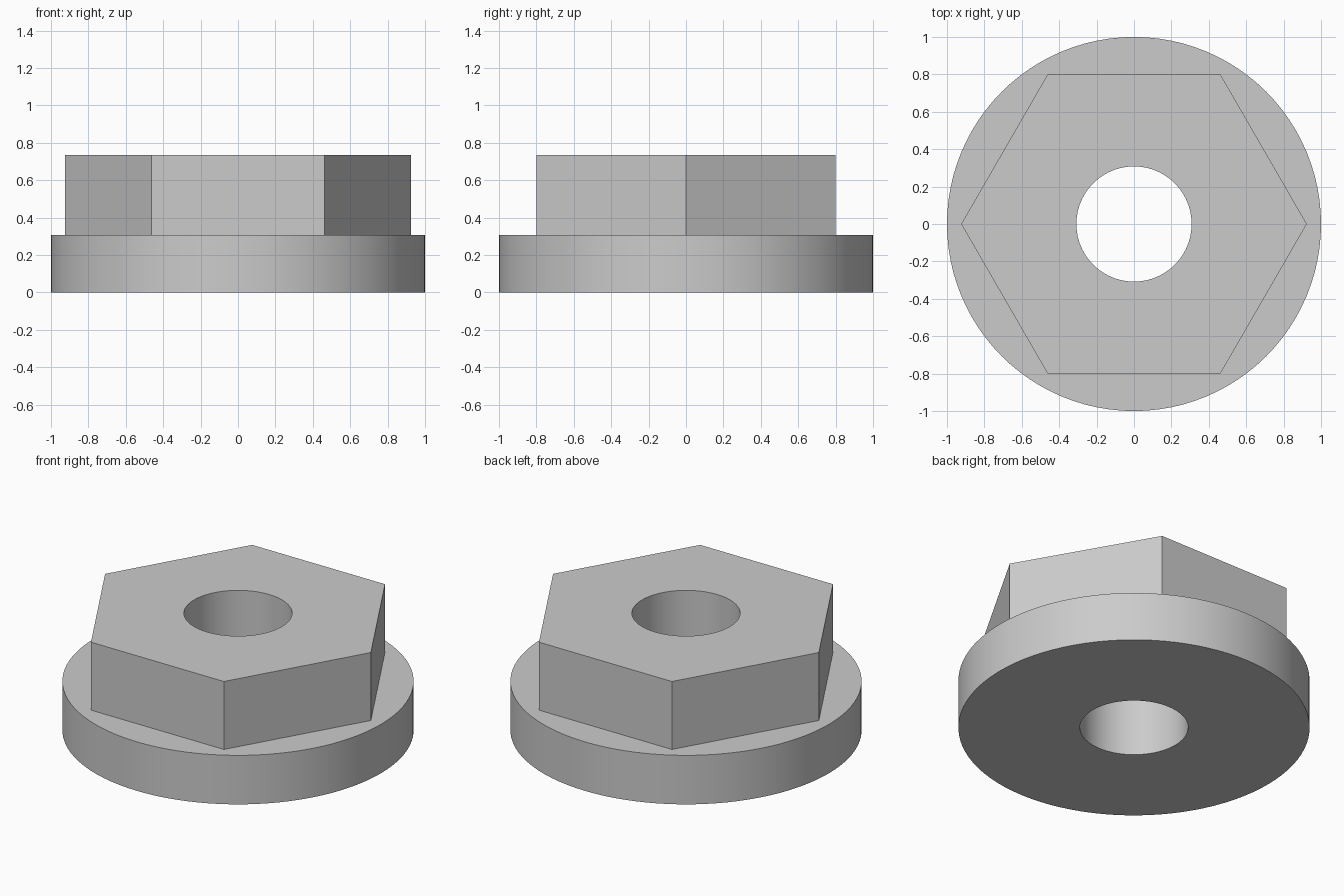
import bpy, bmesh
from math import cos, pi, radians, sin, tau

cube = bpy.data.objects.get("Cube")
if cube:
    bpy.data.objects.remove(cube, do_unlink=True)

SEGMENTS = 96  # divisible by six, so the hexagon corners land on vertices
HOLE_R, FLANGE_R, HEX_APOTHEM = 0.308, 1.0, 0.8
FLANGE_H, TOTAL_H = 0.308, 0.735


def circle(radius):
    return lambda angle: radius


def hexagon(apothem):
    # Polar radius of a hexagon with corners on the x axis
    return lambda angle: apothem / cos(angle % (pi / 3) - pi / 6)


def add_ring(bm, radius_at, z):
    angles = [tau * i / SEGMENTS for i in range(SEGMENTS)]
    return [bm.verts.new((radius_at(a) * cos(a), radius_at(a) * sin(a), z))
            for a in angles]


# Plain grey metal
steel = bpy.data.materials.new("grey_steel")
steel.use_nodes = True
colour = (0.6, 0.6, 0.6, 1.0)
steel.diffuse_color = colour
steel.node_tree.nodes["Principled BSDF"].inputs["Base Color"].default_value = colour

# Closed cross-section: underside, flange rim, step, hex sides, top, bore
bm = bmesh.new()
rings = [add_ring(bm, shape, z) for shape, z in (
    (circle(HOLE_R), 0),
    (circle(FLANGE_R), 0),
    (circle(FLANGE_R), FLANGE_H),
    (hexagon(HEX_APOTHEM), FLANGE_H),
    (hexagon(HEX_APOTHEM), TOTAL_H),
    (circle(HOLE_R), TOTAL_H),
)]
for lower, upper in zip(rings, rings[1:] + rings[:1]):
    for i in range(SEGMENTS):
        j = (i + 1) % SEGMENTS
        bm.faces.new((lower[i], lower[j], upper[j], upper[i]))
bmesh.ops.recalc_face_normals(bm, faces=bm.faces)

mesh = bpy.data.meshes.new("flanged_hex_nut")
bm.to_mesh(mesh)
bm.free()
mesh.materials.append(steel)
nut = bpy.data.objects.new("flanged_hex_nut", mesh)
bpy.context.collection.objects.link(nut)

# Smooth round walls with crisp edges
bpy.ops.object.select_all(action="DESELECT")
nut.select_set(True)
bpy.context.view_layer.objects.active = nut
bpy.ops.object.shade_smooth_by_angle(angle=radians(30))
